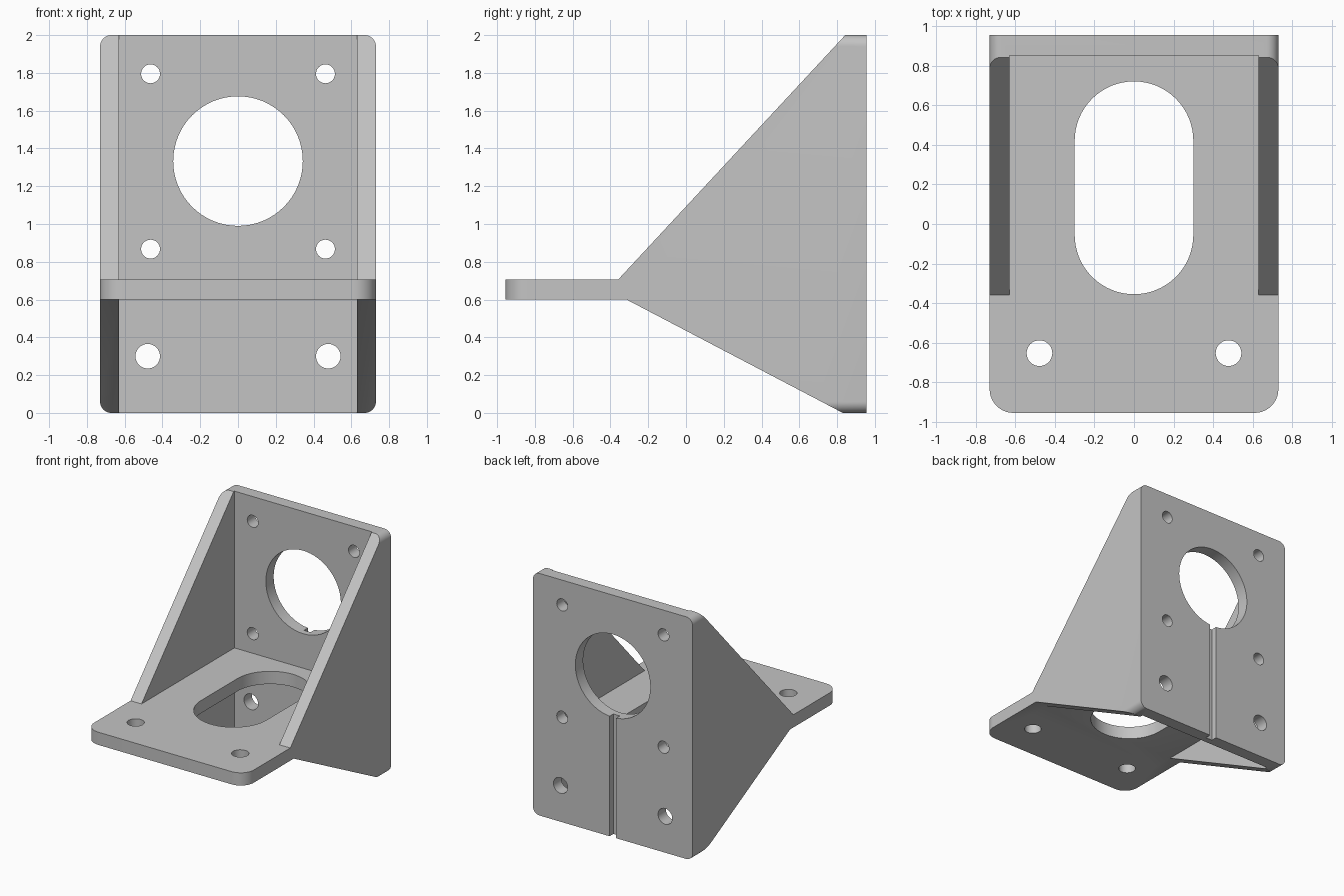
import bpy, bmesh
from math import cos, sin, pi
from mathutils import Vector

if "Cube" in bpy.data.objects:
    bpy.data.objects.remove(bpy.data.objects["Cube"], do_unlink=True)

HALF_W, INNER_W = 0.73, 0.63       # outer and inner half widths
BACK, PLATE_FACE = 0.955, 0.853    # rear and front face of the upright plate
SHELF_LOW, SHELF_TOP = 0.6, 0.705

grey = bpy.data.materials.new("bracket_grey")
grey.use_nodes = True
grey.diffuse_color = (0.55, 0.55, 0.55, 1)
grey.node_tree.nodes["Principled BSDF"].inputs["Base Color"].default_value = (0.55, 0.55, 0.55, 1)

# Where a 2D point plus a depth goes, for each extrusion axis
PLACE = {"x": lambda a, b, d: (d, a, b),
         "y": lambda a, b, d: (a, d, b),
         "z": lambda a, b, d: (a, b, d)}


def prism(name, points, axis, low, high, round_edges=None):
    """Extrude an outline along an axis; round_edges(bm) may bevel it."""
    bm = bmesh.new()
    place = PLACE[axis]
    base = bm.faces.new([bm.verts.new(place(a, b, low)) for a, b in points])
    top = bmesh.ops.extrude_face_region(bm, geom=[base])["geom"]
    shift = Vector(place(0, 0, high - low))
    bmesh.ops.translate(bm, vec=shift, verts=[v for v in top if isinstance(v, bmesh.types.BMVert)])
    bmesh.ops.recalc_face_normals(bm, faces=bm.faces)
    if round_edges:
        round_edges(bm)
    mesh = bpy.data.meshes.new(name)
    bm.to_mesh(mesh)
    bm.free()
    obj = bpy.data.objects.new(name, mesh)
    bpy.context.collection.objects.link(obj)
    mesh.materials.append(grey)
    return obj


def slot(x, y, r, stretch=0.0, n=32):
    """Outline of a circle, or of a slot when stretched along its second axis."""
    upper = [(x + r * cos(pi * i / n), y + stretch + r * sin(pi * i / n)) for i in range(n + 1)]
    lower = [(x - r * cos(pi * i / n), y - stretch - r * sin(pi * i / n)) for i in range(n + 1)]
    return upper + lower if stretch else upper[:-1] + lower[:-1]


def box(a0, a1, b0, b1):
    return [(a0, b0), (a1, b0), (a1, b1), (a0, b1)]


def round_corners(bm):
    """Round the shelf's front corners and the upright plate's four corners."""
    def bevel(test, radius):
        edges = [e for e in bm.edges if all(abs(abs(v.co.x) - HALF_W) < 1e-4 and test(v.co) for v in e.verts)
                 and abs(e.verts[0].co.x - e.verts[1].co.x) < 1e-4]
        bmesh.ops.bevel(bm, geom=edges, offset=radius, offset_type="OFFSET",
                        segments=10, profile=0.5, affect="EDGES")
    bevel(lambda c: c.y < -BACK + 1e-4, 0.12)
    bevel(lambda c: c.z > 2 - 1e-4, 0.06)
    bevel(lambda c: c.z < 1e-4, 0.06)


# Whole bracket as its side silhouette
side = [(-BACK, SHELF_LOW), (-BACK, SHELF_TOP), (-0.36, SHELF_TOP), (0.843, 2),
        (BACK, 2), (BACK, 0), (0.83, 0), (-0.315, SHELF_LOW)]
bracket = prism("mounting_bracket", side, "x", -HALF_W, HALF_W, round_corners)

# Spaces between the side gussets, above and below the shelf
cutters = [
    prism("upper_space", box(-0.5, PLATE_FACE, SHELF_TOP, 2.2), "x", -INNER_W, INNER_W),
    prism("lower_space", box(-0.5, PLATE_FACE, -0.2, SHELF_LOW), "x", -INNER_W, INNER_W),
    # Large openings
    prism("round_opening", slot(0, 1.333, 0.343), "y", 0.75, 1.1),
    prism("slot_opening", slot(0, 0.183, 0.3, 0.238), "z", 0.5, 0.8),
    # Groove down the rear face
    prism("rear_groove", box(-0.03, 0.03, -0.1, 1.1), "y", BACK - 0.05, 1.1),
]
# Screw holes, mirrored left and right
for s in (-1, 1):
    for z in (0.867, 1.795):
        cutters.append(prism("screw_hole", slot(s * 0.463, z, 0.05, n=16), "y", 0.75, 1.1))
    cutters.append(prism("lower_hole", slot(s * 0.478, 0.3, 0.065, n=16), "y", 0.75, 1.1))
    cutters.append(prism("shelf_hole", slot(s * 0.478, -0.653, 0.065, n=16), "z", 0.5, 0.8))

bpy.ops.object.select_all(action="DESELECT")
bracket.select_set(True)
bpy.context.view_layer.objects.active = bracket
for cutter in cutters:
    cutter.hide_render = True
    cut = bracket.modifiers.new(cutter.name, "BOOLEAN")
    cut.operation, cut.solver, cut.object = "DIFFERENCE", "EXACT", cutter
    bpy.ops.object.modifier_apply(modifier=cut.name)
    bpy.data.objects.remove(cutter, do_unlink=True)

bpy.ops.object.shade_smooth_by_angle(angle=pi / 6)
